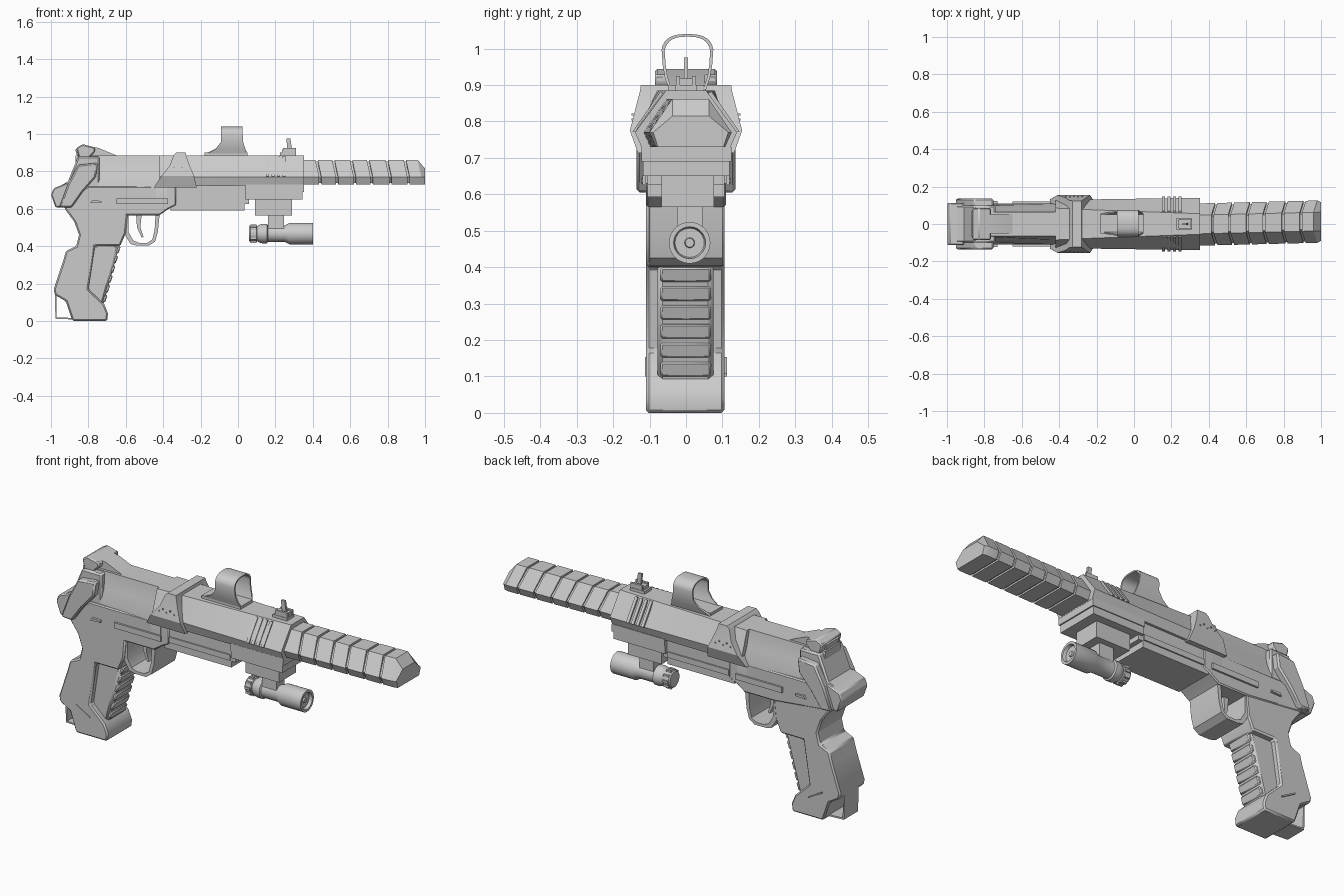
import bpy, bmesh, math

def finish(name, bm, bevel=0, angle=30):
    bmesh.ops.recalc_face_normals(bm, faces=bm.faces[:])
    me = bpy.data.meshes.new(name)
    bm.to_mesh(me)
    bm.free()
    ob = bpy.data.objects.new(name, me)
    bpy.context.collection.objects.link(ob)
    bpy.ops.object.select_all(action='DESELECT')
    ob.select_set(True)
    bpy.context.view_layer.objects.active = ob
    bpy.ops.object.shade_smooth_by_angle(angle=math.radians(angle))
    if bevel:
        m = ob.modifiers.new("bevel", 'BEVEL')
        m.width, m.segments, m.limit_method = bevel, 1, 'ANGLE'
        m.angle_limit = math.radians(40)
    return ob

def loft(name, rings, bevel=0, angle=30):
    """Skin a list of equal-length closed 3D rings and cap both ends."""
    bm = bmesh.new()
    vs = [[bm.verts.new(p) for p in r] for r in rings]
    n = len(rings[0])
    for a, b in zip(vs, vs[1:]):
        for i in range(n):
            j = (i + 1) % n
            bm.faces.new((a[i], a[j], b[j], b[i]))
    bm.faces.new(vs[0])
    bm.faces.new(vs[-1])
    return finish(name, bm, bevel, angle)

def prism(name, pts, y0, y1, bevel=0):
    """Side profile (x, z) extruded across y."""
    return loft(name, [[(x, y, z) for x, z in pts] for y in (y0, y1)], bevel)

def box(name, x0, x1, y0, y1, z0, z1, bevel=0):
    return prism(name, [(x0, z0), (x1, z0), (x1, z1), (x0, z1)], y0, y1, bevel)

def lathe(name, prof, y, z, n=28):
    return loft(name, [[(x, y + r * math.cos(2 * math.pi * i / n),
                         z + r * math.sin(2 * math.pi * i / n))
                        for i in range(n)] for x, r in prof])

def section(x, top, wide, low, zt, zw, zb, yc=0.0, lean=0.0):
    """Six-sided cross-section; lean pushes the upper edge backwards."""
    half = [(low, zb, 0), (wide, zw, 0), (top, zt, -lean)]
    return ([(x + d, yc + w, z) for w, z, d in half] +
            [(x + d, yc - w, z) for w, z, d in reversed(half)])

# segmented barrel shroud over a slightly smaller core
def shroud(x, s=0.0, lean=0.02):
    return section(x, 0.05 - s, 0.113 - s, 0.095 - s, 0.862 - s, 0.77, 0.73 + s,
                   -0.003 + 0.016 * (x - 0.35) / 0.65, lean)
loft("barrel_core", [shroud(0.3, 0.009), shroud(0.95, 0.009)])
cuts = [0.34, 0.44, 0.53, 0.625, 0.715, 0.815, 0.912]
for i, (a, b) in enumerate(zip(cuts, cuts[1:])):
    loft(f"barrel_segment_{i + 1}", [shroud(a + 0.006), shroud(b - 0.006)])
loft("barrel_tip", [shroud(0.918), shroud(0.98),
     section(1.0, 0.05, 0.103, 0.09, 0.815, 0.77, 0.73, 0.013)])

# fore-end and rear receiver
loft("fore_end", [section(-0.42, 0.085, 0.125, 0.115, 0.885, 0.77, 0.715),
                  section(-0.2, 0.075, 0.132, 0.118, 0.885, 0.77, 0.722),
                  section(0.353, 0.055, 0.14, 0.12, 0.885, 0.77, 0.725)])
loft("rear_receiver", [
    [(x, s * w, z) for s, w, z in
     [(1, k, 0.64), (1, k, 0.74), (1, k - 0.025, 0.80), (1, 0.065, 0.885),
      (-1, 0.065, 0.885), (-1, k - 0.025, 0.80), (-1, k, 0.74), (-1, k, 0.64)]]
    for x, k in [(-0.87, 0.095), (-0.38, 0.112)]])

# collar with flared lower skirt
loft("collar", [[(x0, -y, z), (x1, -y, z), (x1, y, z), (x0, y, z)] for z, x0, x1, y in
     [(0.713, -0.45, -0.22, 0.132), (0.775, -0.41, -0.235, 0.154),
      (0.83, -0.365, -0.258, 0.14), (0.885, -0.345, -0.277, 0.126),
      (0.9, -0.33, -0.28, 0.124)]])
for s in (-1, 1):
    for i in range(5):
        x, z = -0.365 + 0.022 * i, 0.805 + 0.014 * (i % 2)
        box("collar_stud", x - 0.003, x + 0.003, s * 0.14, s * 0.15, z - 0.003, z + 0.003)

# cooling ribs on both fore-end sides
for s in (-1, 1):
    for i in range(4):
        x = 0.15 + i * 0.029
        loft("fore_end_rib", [[(x + d, s * y, z) for y, z in
             [(0.11, 0.765), (0.147, 0.772), (0.07, 0.882), (0.05, 0.875)]]
             for d in (0, 0.016)])

# lower frame, under-barrel and trigger housing
prism("lower_frame", [(-0.93, 0.6), (-0.6, 0.565), (-0.42, 0.565), (-0.37, 0.6),
      (-0.33, 0.62), (-0.33, 0.72), (-0.8, 0.72), (-0.9, 0.66)], -0.11, 0.11, 0.006)
prism("under_barrel", [(-0.36, 0.592), (0.035, 0.592), (0.035, 0.625), (0.06, 0.625),
      (0.06, 0.74), (-0.36, 0.74)], -0.105, 0.105)
box("frame_lower_rail", -0.33, 0.03, -0.112, 0.112, 0.63, 0.66)
for s in (-1, 1):
    box("frame_side_bar", -0.65, -0.375, s * 0.1, s * 0.12, 0.625, 0.655)
    prism("safety_lever", [(-0.79, 0.63), (-0.73, 0.633), (-0.73, 0.642), (-0.78, 0.645)],
          s * 0.1, s * 0.122)

# front accessory rail and lamp mount
box("accessory_rail", 0.04, 0.352, -0.122, 0.125, 0.69, 0.73)
box("accessory_rail_lower", 0.04, 0.345, -0.118, 0.12, 0.65, 0.695)
box("lamp_mount", 0.09, 0.29, -0.067, 0.077, 0.565, 0.655)
prism("lamp_clamp", [(0.16, 0.48), (0.245, 0.48), (0.245, 0.57), (0.16, 0.57)], -0.025, 0.045)

# lamp
lathe("lamp_body", [(0.1, 0.038), (0.115, 0.048), (0.13, 0.052), (0.155, 0.052), (0.16, 0.044),
      (0.25, 0.044), (0.275, 0.057), (0.402, 0.057), (0.402, 0.044), (0.385, 0.04),
      (0.385, 0.014), (0.392, 0.012)], 0.01, 0.467)
lathe("lamp_tail", [(0.06, 0.02), (0.06, 0.04), (0.066, 0.045), (0.1, 0.045), (0.105, 0.036),
      (0.12, 0.036)], 0.01, 0.467)
for i in range(10):
    a = 2 * math.pi * i / 10
    y, z = 0.01 + 0.045 * math.cos(a), 0.467 + 0.045 * math.sin(a)
    box("lamp_tail_rib", 0.068, 0.098, y - 0.006, y + 0.006, z - 0.006, z + 0.006)

# trigger guard: swept strap, and trigger
outer = [(-0.6, 0.58), (-0.605, 0.46), (-0.575, 0.412), (-0.54, 0.403), (-0.475, 0.403),
         (-0.443, 0.425), (-0.428, 0.48), (-0.418, 0.58)]
inner = [(-0.585, 0.58), (-0.585, 0.475), (-0.56, 0.43), (-0.53, 0.418), (-0.485, 0.418),
         (-0.458, 0.435), (-0.446, 0.485), (-0.44, 0.58)]
prism("trigger_guard", outer + inner[::-1], -0.1, 0.1)
prism("trigger", [(-0.545, 0.57), (-0.54, 0.5), (-0.515, 0.445), (-0.505, 0.45), (-0.522, 0.5),
      (-0.515, 0.57)], -0.03, 0.03)

# grip body, narrower ribbed front strap, heel loop
prism("grip", [(-0.93, 0.605), (-0.875, 0.53), (-0.85, 0.46), (-0.865, 0.4), (-0.92, 0.375),
      (-0.935, 0.32), (-0.985, 0.17), (-0.98, 0.14), (-0.92, 0.105), (-0.885, 0.0), (-0.7, 0.0),
      (-0.695, 0.04), (-0.715, 0.09), (-0.8, 0.17), (-0.765, 0.4), (-0.63, 0.4), (-0.6, 0.47),
      (-0.585, 0.62), (-0.9, 0.64)], -0.11, 0.105, 0.008)
prism("grip_front_strap", [(-0.83, 0.08), (-0.722, 0.08), (-0.632, 0.41), (-0.8, 0.41)],
      -0.078, 0.075, 0.014)
for i in range(6):
    z = 0.105 + i * 0.052
    x = -0.722 + (z - 0.08) * 0.273
    prism("grip_rib", [(x - 0.04, z), (x + 0.004, z - 0.006), (x + 0.018, z + 0.034),
          (x - 0.03, z + 0.036)], -0.07, 0.068, 0.005)
for s in (-1, 1):
    prism("grip_side_line", [(-0.88, 0.145), (-0.8, 0.1), (-0.8, 0.108), (-0.88, 0.153)],
          s * 0.1, s * 0.113)
prism("heel_loop", [(-0.98, 0.16), (-0.976, 0.012), (-0.88, 0.008), (-0.88, 0.016),
      (-0.969, 0.02), (-0.972, 0.16)], -0.06, 0.06)

# rear block with slanted side plates
prism("rear_block", [(-1.0, 0.675), (-0.985, 0.705), (-0.91, 0.745), (-0.855, 0.88), (-0.74, 0.88),
      (-0.74, 0.7), (-0.88, 0.605), (-0.975, 0.608)], -0.1, 0.1, 0.008)
prism("rear_cap", [(-1.0, 0.675), (-0.985, 0.71), (-0.91, 0.74), (-0.87, 0.62), (-0.975, 0.606)],
      -0.112, 0.112, 0.006)
for s in (-1, 1):
    prism("rear_side_plate", [(-0.955, 0.61), (-0.91, 0.73), (-0.855, 0.835), (-0.75, 0.846),
          (-0.76, 0.77), (-0.83, 0.69), (-0.89, 0.605)], s * 0.08, s * 0.136, 0.008)

# rear sight
prism("rear_sight", [(-0.86, 0.88), (-0.87, 0.915), (-0.83, 0.94), (-0.745, 0.925), (-0.65, 0.885),
      (-0.65, 0.875)], -0.052, 0.052)
prism("rear_sight_head", [(-0.85, 0.87), (-0.865, 0.925), (-0.83, 0.945), (-0.765, 0.928),
      (-0.765, 0.905), (-0.8, 0.87)], -0.085, 0.085, 0.006)

# optic: base and hoop
box("optic_base", -0.18, 0.05, -0.05, 0.05, 0.875, 0.9)
path = [(-0.05, 0.885), (-0.062, 0.92), (-0.068, 0.955)]
arc = [(0.072 * math.copysign(abs(math.cos(a)) ** 0.75, math.cos(a)),
        0.98 + 0.06 * math.sin(a) ** 0.75)
       for a in [math.pi * (1 - i / 16) for i in range(1, 16)]]
path = path + arc + [(-y, z) for y, z in path[::-1]]
rings = []
for y, z in path:
    t = max(0.0, (0.965 - z) / 0.08)
    x0, x1 = -0.09 - 0.09 * t ** 2, 0.025 + 0.025 * t
    yi, zi = y * 0.88, 0.95 + (z - 0.95) * 0.92
    rings.append([(x0, y + 0.004, z), (x1, y + 0.004, z),
                  (x1, yi + 0.004, zi), (x0, yi + 0.004, zi)])
loft("optic_hoop", rings, 0, 40)

# front sight
box("front_sight_base", 0.225, 0.31, -0.03, 0.03, 0.875, 0.9)
box("front_sight_block", 0.235, 0.305, -0.022, 0.022, 0.9, 0.918)
for s in (-1, 1):
    box("front_sight_ear", 0.24, 0.31, s * 0.016, s * 0.028, 0.9, 0.925)
prism("front_sight_blade", [(0.265, 0.91), (0.29, 0.91), (0.28, 0.975), (0.258, 0.975)],
      -0.006, 0.006)
